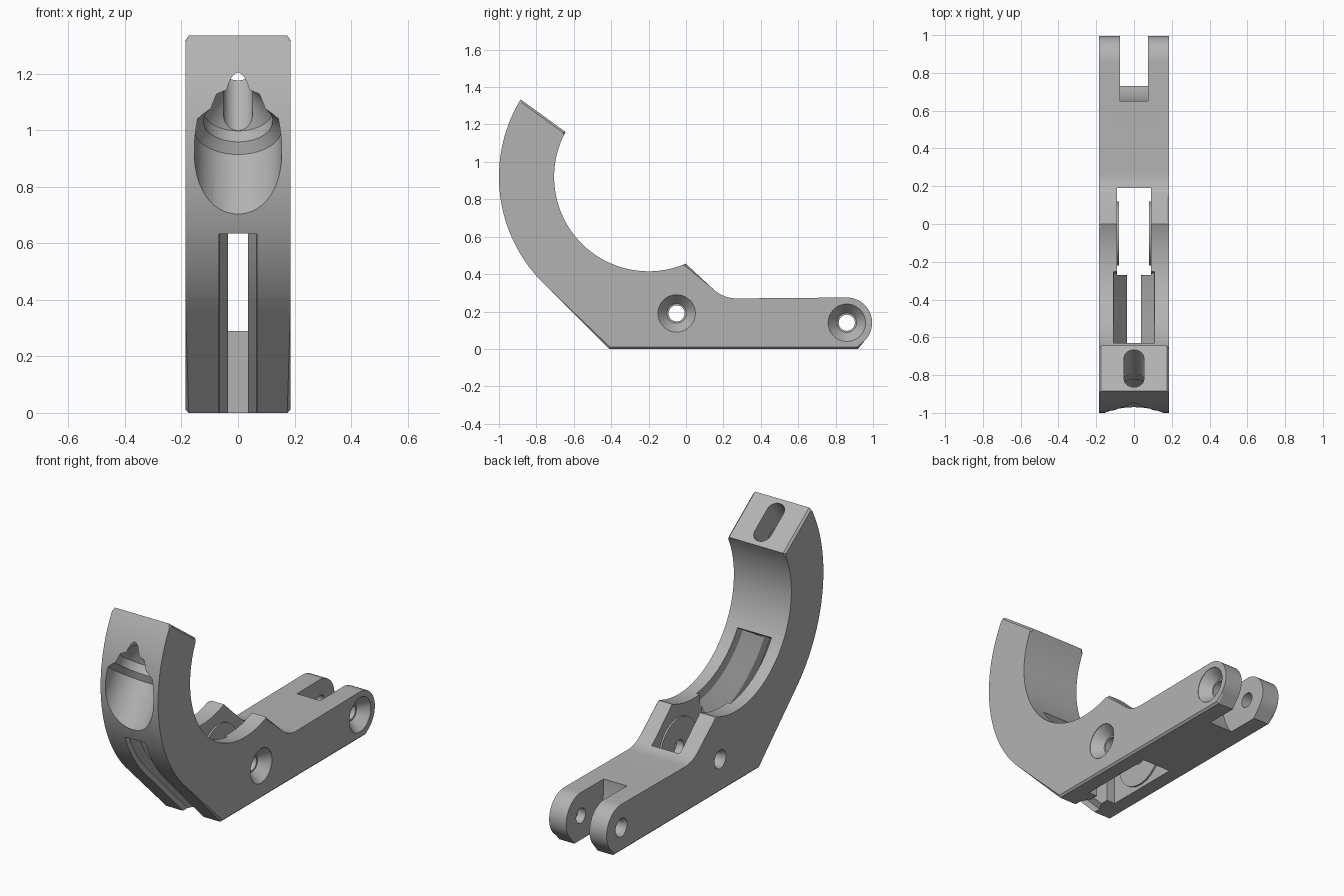
import bpy, bmesh
from math import sin, cos, radians, pi
from mathutils import Vector

if "Cube" in bpy.data.objects:
    bpy.data.objects.remove(bpy.data.objects["Cube"])

HALF = 0.185                          # half width of the bracket
HOOK = Vector((-0.2, 0.92))           # hook centre (y, z)
PIVOTS = [(-0.05, 0.19), (0.86, 0.14)]

steel = bpy.data.materials.new("grey_steel")
steel.use_nodes = True
grey = (0.45, 0.45, 0.45, 1)
steel.diffuse_color = grey
steel.node_tree.nodes["Principled BSDF"].inputs["Base Color"].default_value = grey


def arc(centre, r, start, end, steps):
    """Points (y, z) along an arc, angles in degrees."""
    out = []
    for i in range(steps + 1):
        a = radians(start + (end - start) * i / steps)
        out.append(Vector((centre[0] + r * cos(a), centre[1] + r * sin(a))))
    return out


def loft(name, rings, chamfer=0):
    """Closed solid through rings of matching points."""
    bm = bmesh.new()
    rows = [[bm.verts.new(p) for p in ring] for ring in rings]
    n = len(rows[0])
    for a, b in zip(rows, rows[1:]):
        for i in range(n):
            j = (i + 1) % n
            bm.faces.new((a[i], a[j], b[j], b[i]))
    caps = [bm.faces.new(rows[0]), bm.faces.new(rows[-1])]
    if chamfer:
        edges = [e for f in caps for e in f.edges]
        bmesh.ops.bevel(bm, geom=edges, offset=chamfer, segments=1,
                        affect='EDGES', clamp_overlap=False)
    bmesh.ops.recalc_face_normals(bm, faces=bm.faces)
    mesh = bpy.data.meshes.new(name)
    bm.to_mesh(mesh)
    bm.free()
    mesh.materials.append(steel)
    obj = bpy.data.objects.new(name, mesh)
    bpy.context.collection.objects.link(obj)
    return obj


def plate(name, outline, x0, x1, chamfer=0):
    return loft(name, [[(x, p[0], p[1]) for p in outline] for x in (x0, x1)], chamfer)


def lathe_x(name, centre, stations):
    """Round solid along x from (x, radius) stations."""
    return loft(name, [[(x, p[0], p[1]) for p in arc(centre, r, 0, 352.5, 47)]
                       for x, r in stations])


def groove(name, path, section):
    """Sweep of (height, half width) pairs along a surface path."""
    rings = []
    for i, p in enumerate(path):
        t = (path[min(i + 1, len(path) - 1)] - path[max(i - 1, 0)]).normalized()
        n = Vector((-t.y, t.x))
        side = [(w, *(p + n * h)) for h, w in section]
        rings.append(side + [(-x, y, z) for x, y, z in reversed(side)])
    return loft(name, rings)


def combine(body, tool, operation='DIFFERENCE'):
    tool.hide_render = True
    mod = body.modifiers.new(tool.name, 'BOOLEAN')
    mod.operation, mod.solver, mod.object = operation, 'EXACT', tool
    bpy.context.view_layer.objects.active = body
    bpy.ops.object.modifier_apply(modifier=mod.name)
    bpy.data.objects.remove(tool)


# Side outline: hook, ramp, straight arm, rounded tail
ramp = arc((0.27, 0.45), 0.18, 228, 270, 8)
outline = arc(HOOK, 0.505, 151.6, 293.2, 64)
outline += ramp
outline += arc(PIVOTS[1], 0.135, 90, -45, 28)
outline += [Vector((0.92, 0)), Vector((-0.412, 0))]
outline += arc(HOOK, 0.8, 225, 148.8, 48)
body = plate("hook_bracket", outline, -HALF, HALF, 0.011)

# Main cavity with flared upper rim
cavity = [(-0.27, -0.1), (0.19, -0.1), (0.19, 0.6), (-0.27, 0.6)]
combine(body, plate("cavity_cutter", cavity, -0.09, 0.09))
rim = arc(HOOK, 0.505, 255, 293.2, 16) + ramp[:-1]
combine(body, groove("rim_cutter", rim, [(0.04, 0.15), (-0.02, 0.15), (-0.09, 0.088)]))

# Narrow slot through the front, flared inside and outside
slot = [(-1.1, -0.1), (-0.25, -0.1), (-0.25, 0.635), (-1.1, 0.635)]
combine(body, plate("slot_cutter", slot, -0.036, 0.036))
inside = arc(HOOK, 0.505, 211.5, 264, 24)
combine(body, groove("inner_channel_cutter", inside,
                     [(0.03, 0.112), (-0.05, 0.105), (-0.17, 0.034)]))
outside = [Vector((-0.31, -0.102))] + arc(HOOK, 0.8, 225, 201, 12)
combine(body, groove("outer_channel_cutter", outside,
                     [(0.03, 0.068), (-0.03, 0.066), (-0.07, 0.034)]))

# Fork gap at the tail with a curved end
fork = [(1.1, -0.1), (1.1, 0.4), (0.65, 0.4), (0.65, 0.2), (0.66, 0.14),
        (0.68, 0.08), (0.705, 0.03), (0.73, 0), (0.73, -0.1)]
combine(body, plate("fork_cutter", fork, -0.075, 0.075))

# Raised discs inside the cavity around the front pivot
for s in (-1, 1):
    boss = lathe_x("boss", PIVOTS[0], [(s * 0.11, 0.17), (s * 0.08, 0.17)])
    combine(body, boss, 'UNION')

# Pivot holes: countersunk on the left, lightly chamfered on the right
for p in PIVOTS:
    combine(body, lathe_x("pivot_cutter", p, [
        (-0.2, 0.053), (-0.18, 0.053), (-0.165, 0.043), (0.125, 0.043),
        (0.125, 0.052), (0.183, 0.1), (0.2, 0.1)]))

# Stepped bore running down from the hook tip
TIP = Vector((0, -0.765, 1.2475))
DOWN = Vector((0, -0.589, -0.808))
ACROSS = Vector((0, 0.808, -0.589))


def bore_ring(t, r, stretch=0):
    ring = []
    for i in range(48):
        a = 2 * pi * (i + 0.5) / 48
        v = r * sin(a) + (stretch if sin(a) > 0 else -stretch)
        ring.append(TIP + DOWN * t + ACROSS * v + Vector((r * cos(a), 0, 0)))
    return ring


combine(body, loft("tip_slot_cutter", [bore_ring(-0.1, 0.052, 0.07),
                                       bore_ring(0.4, 0.052, 0.07)]))
combine(body, loft("bore_cutter", [
    bore_ring(0.14, 0.052), bore_ring(0.22, 0.123), bore_ring(0.268, 0.123),
    bore_ring(0.3, 0.155), bore_ring(0.9, 0.155)]))

# Smooth curved faces, keep machined edges sharp
bpy.ops.object.select_all(action='DESELECT')
body.select_set(True)
bpy.context.view_layer.objects.active = body
bpy.ops.object.shade_smooth_by_angle(angle=radians(25))
